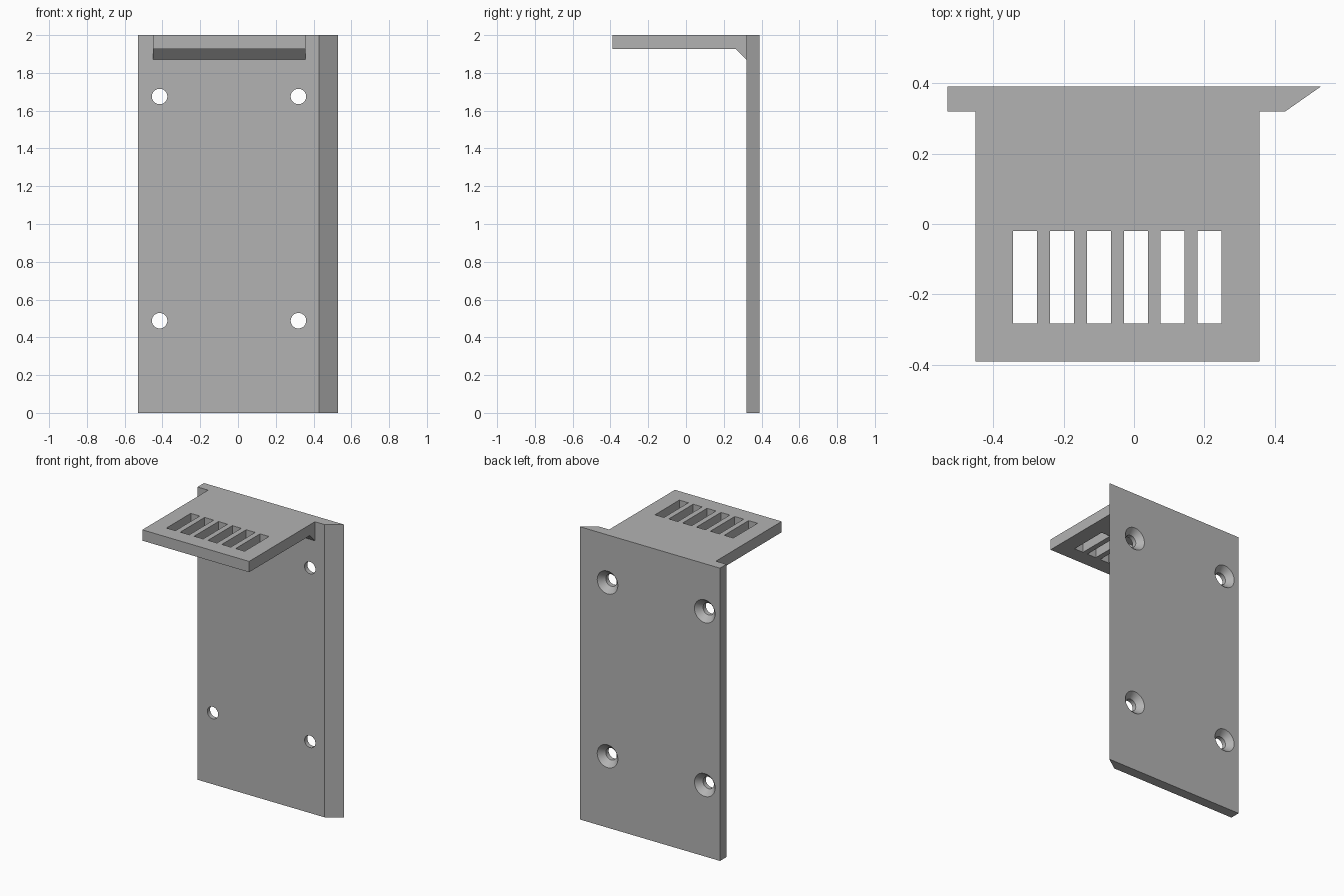
import bpy
import math
from mathutils import Vector

if "Cube" in bpy.data.objects:
    bpy.data.objects.remove(bpy.data.objects["Cube"], do_unlink=True)

grey = bpy.data.materials.new("plain grey")
grey.use_nodes = True
COLOUR = (0.45, 0.45, 0.45, 1)
grey.diffuse_color = COLOUR
grey.node_tree.nodes["Principled BSDF"].inputs["Base Color"].default_value = COLOUR


def prism(name, profile, start, shift):
    """Closed solid: a profile of 3D points swept along a vector."""
    n = len(profile)
    base = [Vector(p) + Vector(start) for p in profile]
    verts = base + [p + Vector(shift) for p in base]
    faces = [list(range(n)), list(range(n, 2 * n))]
    faces += [(i, (i + 1) % n, (i + 1) % n + n, i + n) for i in range(n)]
    mesh = bpy.data.meshes.new(name)
    mesh.from_pydata(verts, [], faces)
    obj = bpy.data.objects.new(name, mesh)
    bpy.context.collection.objects.link(obj)
    mesh.materials.append(grey)
    select(obj)
    bpy.ops.object.mode_set(mode='EDIT')
    bpy.ops.mesh.select_all(action='SELECT')
    bpy.ops.mesh.normals_make_consistent(inside=False)
    bpy.ops.object.mode_set(mode='OBJECT')
    return obj


def select(obj):
    bpy.ops.object.select_all(action='DESELECT')
    obj.select_set(True)
    bpy.context.view_layer.objects.active = obj


def combine(target, other, operation):
    """Apply a boolean and discard the second solid."""
    select(target)
    mod = target.modifiers.new("combine", 'BOOLEAN')
    mod.operation = operation
    mod.solver = 'EXACT'
    mod.object = other
    bpy.ops.object.modifier_apply(modifier=mod.name)
    bpy.data.objects.remove(other, do_unlink=True)


FRONT, BACK, TOP = 0.32, 0.39, 2.0

# Back plate with one bevelled side
bracket = prism("wall_bracket",
                [(-0.53, BACK, 0), (0.53, BACK, 0), (0.43, FRONT, 0), (-0.53, FRONT, 0)],
                (0, 0, 0), (0, 0, TOP))

# Shelf with a sloped brace beneath its root
shelf = prism("shelf",
              [(0, -0.39, TOP), (0, 0.35, TOP), (0, 0.35, 1.87), (0, FRONT, 1.87),
               (0, 0.265, 1.926), (0, -0.39, 1.926)],
              (-0.45, 0, 0), (0.807, 0, 0))

# Row of slots through the shelf
for i in range(6):
    x = -0.343 + i * 0.1047
    slot = prism("slot_cutter",
                 [(x, -0.283, 0), (x + 0.068, -0.283, 0), (x + 0.068, -0.02, 0), (x, -0.02, 0)],
                 (0, 0, 1.8), (0, 0, 0.4))
    combine(shelf, slot, 'DIFFERENCE')

combine(bracket, shelf, 'UNION')

# Screw holes, countersunk from the back
HOLE, SINK, DEPTH = 0.041, 0.078, 0.04
for x in (-0.415, 0.32):
    for z in (0.488, 1.675):
        bpy.ops.mesh.primitive_cylinder_add(vertices=48, radius=HOLE, depth=0.3,
                                            location=(x, BACK, z),
                                            rotation=(math.pi / 2, 0, 0))
        combine(bracket, bpy.context.object, 'DIFFERENCE')
        # The cone runs slightly past the back face at the same slope
        extra = 0.01
        wide = SINK + (SINK - HOLE) * extra / DEPTH
        bpy.ops.mesh.primitive_cone_add(vertices=48, radius1=wide, radius2=HOLE,
                                        depth=DEPTH + extra,
                                        location=(x, BACK + (extra - DEPTH) / 2, z),
                                        rotation=(math.pi / 2, 0, 0))
        combine(bracket, bpy.context.object, 'DIFFERENCE')

# One material, crisp edges, smooth holes
bracket.data.materials.clear()
bracket.data.materials.append(grey)
for face in bracket.data.polygons:
    face.material_index = 0
select(bracket)
bpy.ops.object.shade_smooth_by_angle(angle=math.radians(30))
